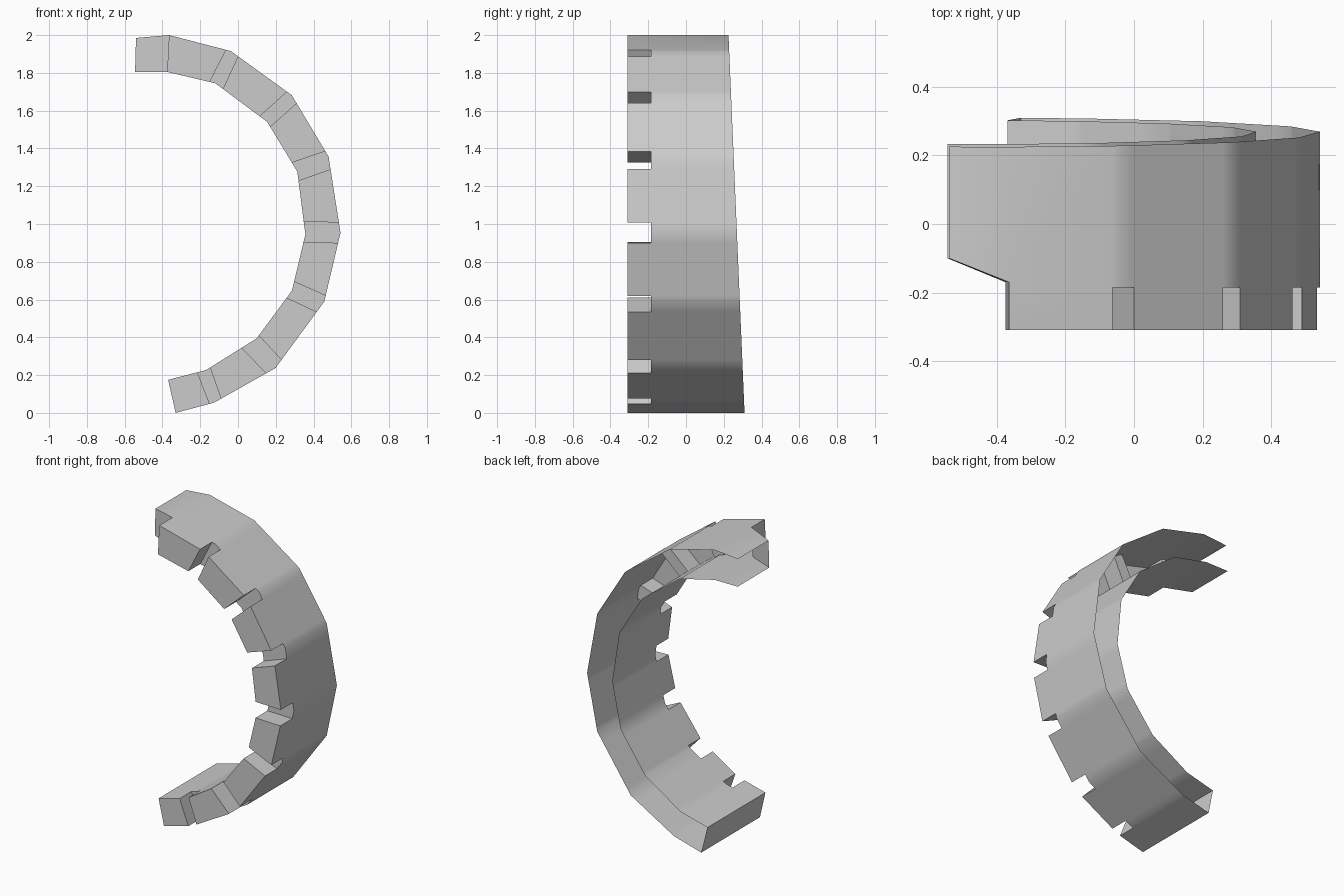
import bpy, bmesh
from mathutils import Vector
from mathutils.geometry import intersect_line_line

if "Cube" in bpy.data.objects:
    bpy.data.objects.remove(bpy.data.objects["Cube"])

FRONT = -0.31      # front rim of the teeth
FLOOR = -0.185     # bottom of the notches


def back(z):
    # the back rim leans: deeper at the bottom
    return 0.31 - 0.0425 * z


# cross-section stations as (outer x, outer z, inner x, inner z)
top_end = [(-0.54, 1.985, -0.545, 1.805), (-0.365, 2.0, -0.375, 1.805)]
bottom_end = (-0.33, 0.0, -0.37, 0.175)
# both walls of each notch, from top to bottom
notches = [
    ((-0.063, 1.922, -0.15, 1.752), (0.0, 1.888, -0.08, 1.715)),
    ((0.26, 1.70, 0.115, 1.57), (0.31, 1.64, 0.17, 1.515)),
    ((0.463, 1.385, 0.285, 1.325), (0.49, 1.29, 0.32, 1.23)),
    ((0.534, 1.008, 0.348, 1.012), (0.53, 0.90, 0.347, 0.905)),
    ((0.464, 0.62, 0.297, 0.695), (0.417, 0.535, 0.258, 0.61)),
    ((0.23, 0.28, 0.11, 0.41), (0.15, 0.21, 0.02, 0.345)),
    ((-0.09, 0.075, -0.148, 0.24), (-0.15, 0.048, -0.215, 0.215)),
]


def bend(p, a, b, n):
    # where the straight runs on both sides of a notch meet
    out = []
    for k in (0, 2):
        v = [Vector((s[k], s[k + 1], 0)) for s in (p, a, b, n)]
        hit = intersect_line_line(*v)
        mid = (v[1] + v[2]) / 2
        q = hit[0] if hit and (hit[0] - mid).length < 0.06 else mid
        out += [q.x, q.y]
    return tuple(out)


stations = list(top_end)
solid = [False]            # does the segment reach the front rim?
for i, (a, b) in enumerate(notches):
    before = notches[i - 1][1] if i else top_end[1]
    after = notches[i + 1][0] if i + 1 < len(notches) else bottom_end
    stations += [a, bend(before, a, b, after), b]
    solid += [True, False, False]
stations.append(bottom_end)
solid.append(True)

bm = bmesh.new()
grid = []
for i, (ox, oz, ix, iz) in enumerate(stations):
    mid = {0: -0.10, 1: -0.17}.get(i, FLOOR)
    grid.append([[bm.verts.new((x, y, z)) for y in (FRONT, mid, back(z))]
                 for x, z in ((ox, oz), (ix, iz))])


def wall(i, lo, hi):
    # radial wall joining the outer and inner skins
    o, n = grid[i]
    bm.faces.new((o[lo], o[hi], n[hi], n[lo]))


for i, full in enumerate(solid):
    (o1, n1), (o2, n2) = grid[i], grid[i + 1]
    # rear band, open at the back
    bm.faces.new((o1[1], o1[2], o2[2], o2[1]))
    bm.faces.new((n1[1], n2[1], n2[2], n1[2]))
    if full:
        # tooth skins, face and side walls
        bm.faces.new((o1[0], o1[1], o2[1], o2[0]))
        bm.faces.new((n1[0], n2[0], n2[1], n1[1]))
        bm.faces.new((o1[0], o2[0], n2[0], n1[0]))
        wall(i, 0, 1)
        wall(i + 1, 0, 1)
    else:
        # notch floor
        bm.faces.new((o1[1], o2[1], n2[1], n1[1]))
# closed bottom end; the upper end stays open
wall(len(stations) - 1, 1, 2)

bmesh.ops.delete(bm, geom=[v for v in bm.verts if not v.link_faces], context='VERTS')
bmesh.ops.recalc_face_normals(bm, faces=bm.faces)
mesh = bpy.data.meshes.new("notched_arc_shell")
bm.to_mesh(mesh)
bm.free()
shell = bpy.data.objects.new("notched_arc_shell", mesh)
bpy.context.collection.objects.link(shell)
bpy.context.view_layer.objects.active = shell
shell.select_set(True)
bpy.ops.object.shade_smooth_by_angle(angle=0.6)
